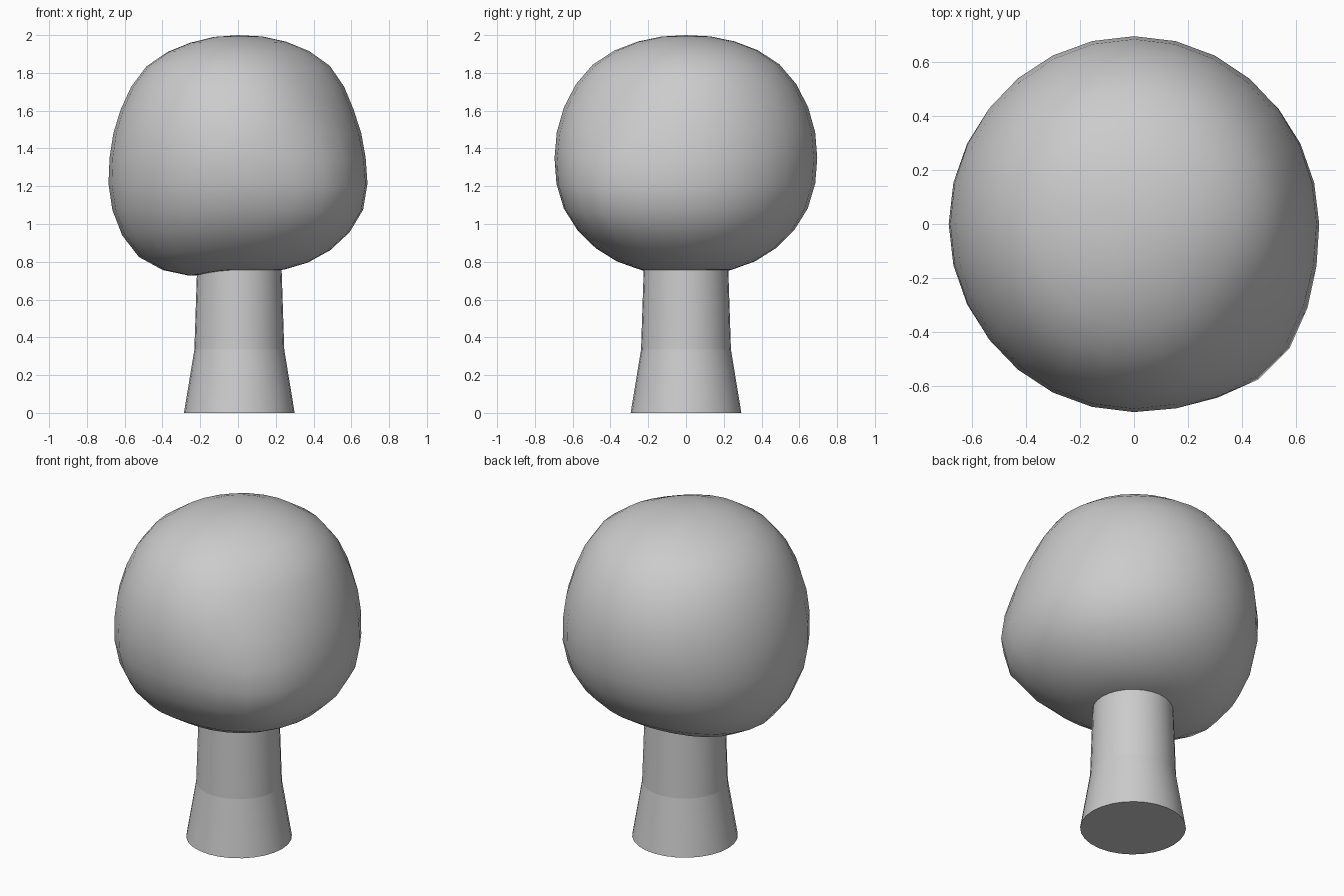
import bpy, bmesh, math
from mathutils import Vector

if "Cube" in bpy.data.objects:
    bpy.data.objects.remove(bpy.data.objects["Cube"])

CENTRE_Z = 1.35
# crown radius every 22.5 degrees from top to bottom, per side
RIGHT = [.65, .668, .693, .665, .675, .715, .69, .64, .60]
LEFT = [.65, .66, .685, .672, .68, .72, .742, .675, .60]
SIDE = [.65, .668, .70, .70, .695, .698, .675, .64, .60]
# soft local bulges and flats: direction, amount, width
LUMPS = [((.68, -.68, -.27), .06, .4), ((.6, -.5, .62), -.025, .4)]


def sample(table, phi):
    """Catmull-Rom lookup of a radius table."""
    t = phi / math.pi * 8
    i = min(int(t), 7)
    f = t - i
    a, b, c, d = (table[8 - abs(8 - abs(k))] for k in range(i - 1, i + 3))
    return b + .5 * f * (c - a + f * (2*a - 5*b + 4*c - d + f * (3*(b - c) + d - a)))


def finish(bm, name, angle):
    bmesh.ops.recalc_face_normals(bm, faces=bm.faces[:])
    mesh = bpy.data.meshes.new(name)
    bm.to_mesh(mesh)
    bm.free()
    obj = bpy.data.objects.new(name, mesh)
    bpy.context.collection.objects.link(obj)
    bpy.ops.object.select_all(action='DESELECT')
    obj.select_set(True)
    bpy.context.view_layer.objects.active = obj
    bpy.ops.object.shade_smooth_by_angle(angle=math.radians(angle))
    return obj


# lopsided rounded crown
bm = bmesh.new()
bmesh.ops.create_uvsphere(bm, u_segments=28, v_segments=16, radius=1)
for v in bm.verts:
    n = v.co.normalized()
    phi = math.acos(max(-1, min(1, n.z)))
    theta = math.atan2(n.y, n.x)
    w = math.cos(theta) ** 2 if phi > 1e-3 else 0
    side = RIGHT if n.x > 0 else LEFT
    r = w * sample(side, phi) + (1 - w) * sample(SIDE, phi)
    for direction, amount, width in LUMPS:
        d = (n - Vector(direction).normalized()).length
        r += amount * math.exp(-(d / width) ** 2)
    v.co = n * r + Vector((0, 0, CENTRE_Z))
finish(bm, "crown", 80)

# flared trunk foot and straighter upper trunk
for name, r1, r2, z1, z2 in (("trunk_foot", .293, .238, 0, .335),
                             ("trunk_upper", .238, .222, .335, .82)):
    bm = bmesh.new()
    bmesh.ops.create_cone(bm, cap_ends=True, segments=28, radius1=r1,
                          radius2=r2, depth=z2 - z1)
    bmesh.ops.translate(bm, verts=bm.verts[:], vec=(.007, 0, (z1 + z2) / 2))
    # only the ground end is closed; the other ends meet inside the tree
    hidden = [f for f in bm.faces if len(f.verts) > 4
              and f.calc_center_median().z > .01]
    bmesh.ops.delete(bm, geom=hidden, context='FACES_ONLY')
    finish(bm, name, 40)
